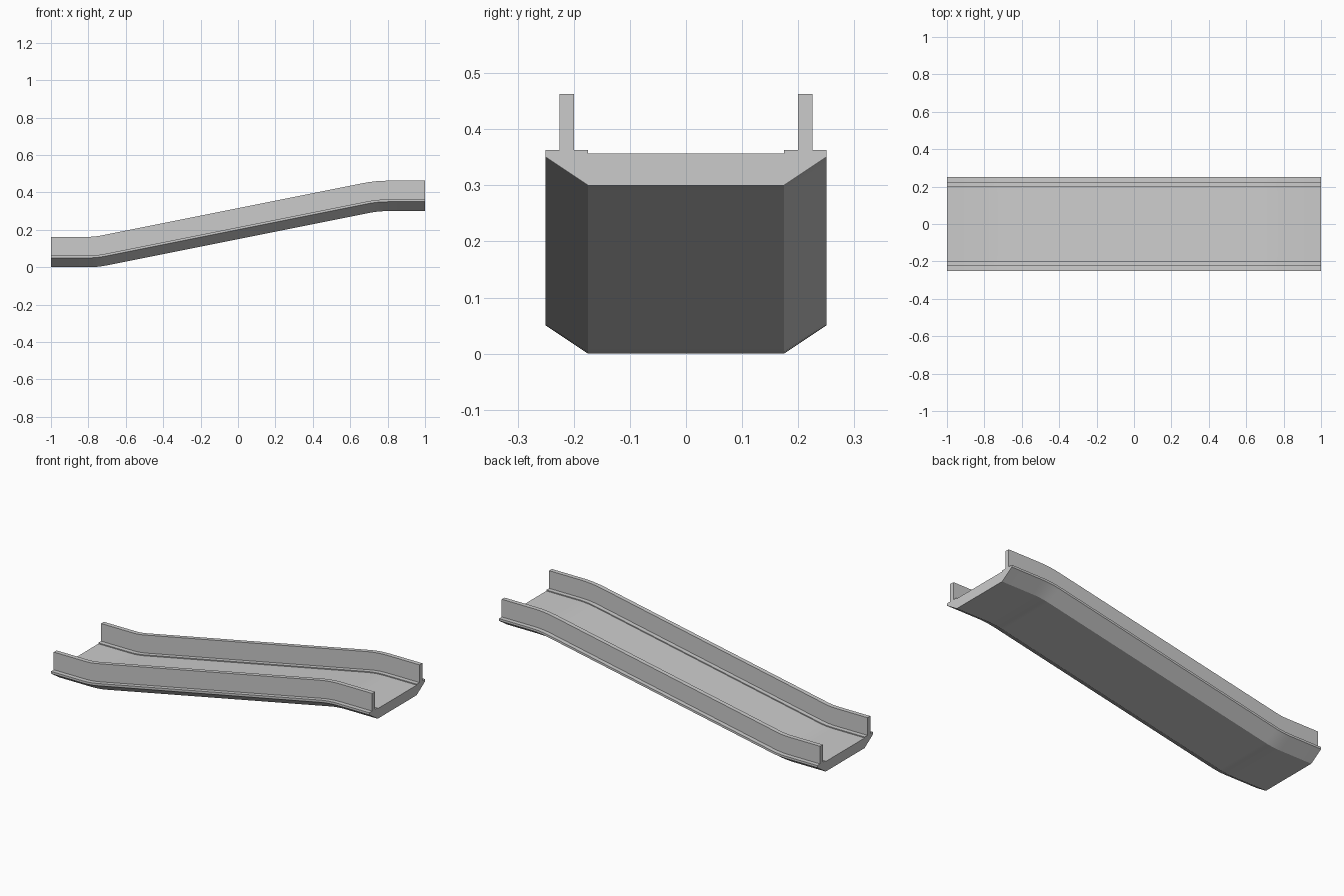
import bpy, bmesh, math

if "Cube" in bpy.data.objects:
    bpy.data.objects.remove(bpy.data.objects["Cube"])

RISE, BEND_X, TAN_LEN, STEPS = 0.30, 0.75, 0.05, 4
ANGLE = math.atan2(RISE, 2 * BEND_X)
RADIUS = TAN_LEN / math.tan(ANGLE / 2)

# Half cross-section (y, z): chamfered underside, curb, upright rail, deck
half = [(0.175, 0), (0.25, 0.05), (0.25, 0.0625), (0.225, 0.0625),
        (0.225, 0.1625), (0.20, 0.1625), (0.20, 0.0625), (0.175, 0.0625),
        (0.175, 0.057)]
section = half + [(-y, z) for y, z in reversed(half)]

# Path of the underside (x, z, tilt): flat, bend up, slope, bend back, flat
path = [(-1, 0, 0)]
for i in range(STEPS + 1):
    a = ANGLE * i / STEPS
    path.append((-BEND_X - TAN_LEN + RADIUS * math.sin(a),
                 RADIUS * (1 - math.cos(a)), a))
path += [(-x, RISE - z, a) for x, z, a in reversed(path)]

# Sweep the section, keeping it square to the path
bm = bmesh.new()
rings = [[bm.verts.new((x - h * math.sin(a), y, z + h * math.cos(a)))
          for y, h in section] for x, z, a in path]
n = len(section)
for r0, r1 in zip(rings, rings[1:]):
    for j in range(n):
        k = (j + 1) % n
        bm.faces.new((r0[j], r0[k], r1[k], r1[j]))
bm.faces.new(rings[0])
bm.faces.new(rings[-1])
bmesh.ops.recalc_face_normals(bm, faces=bm.faces)

mesh = bpy.data.meshes.new("sloped_channel")
bm.to_mesh(mesh)
bm.free()
channel = bpy.data.objects.new("sloped_channel", mesh)
bpy.context.collection.objects.link(channel)

# Smooth along the bends, sharp across the section
bpy.context.view_layer.objects.active = channel
channel.select_set(True)
bpy.ops.object.shade_smooth_by_angle(angle=math.radians(25))
